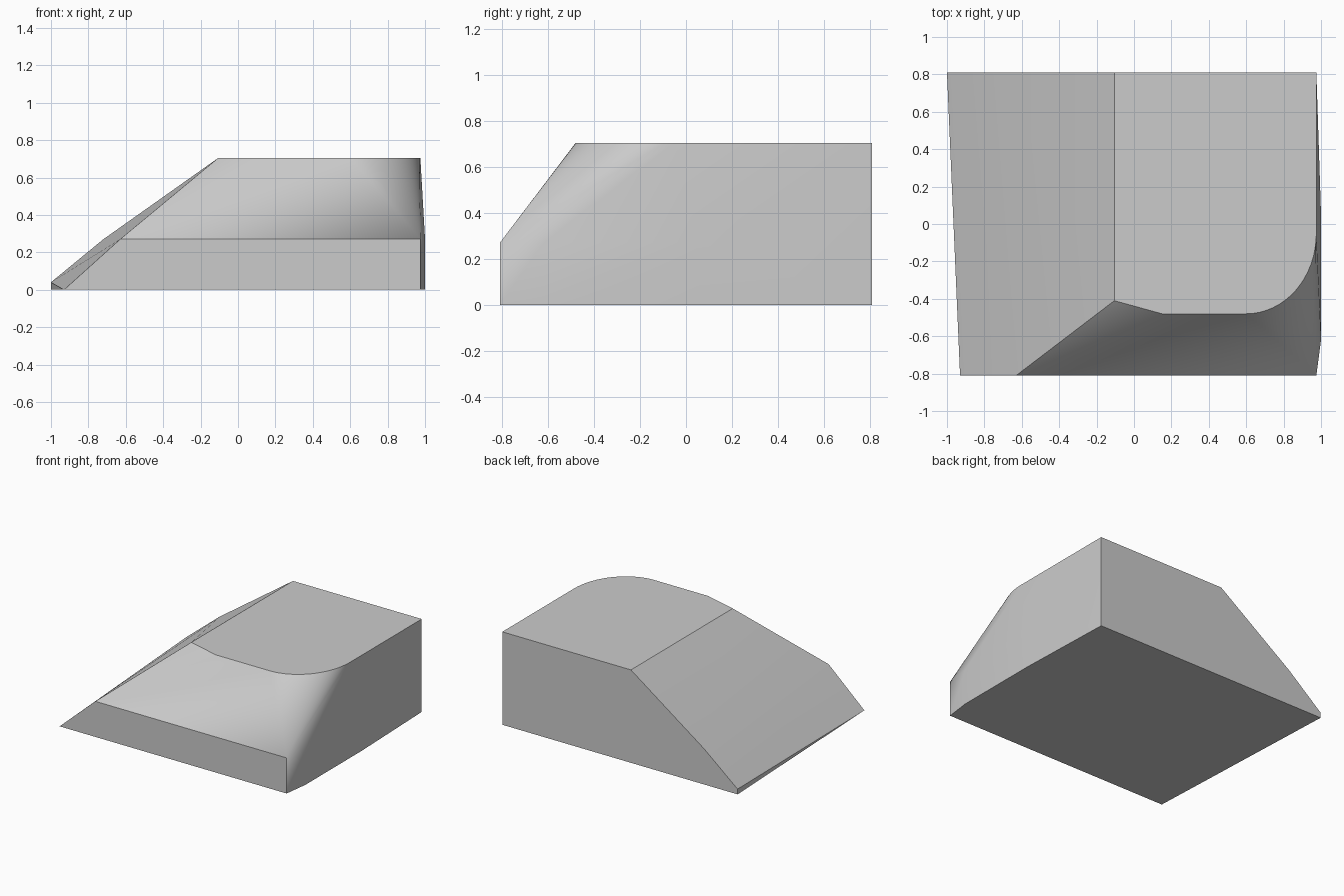
import bpy, bmesh, math

cube = bpy.data.objects.get("Cube")
if cube:
    bpy.data.objects.remove(cube, do_unlink=True)

# Main dimensions
FRONT, BACK = -0.81, 0.81
SIDE, BULGE = 0.975, 1.0
BELT, TOP = 0.27, 0.705

bm = bmesh.new()
vert = lambda x, y, z: bm.verts.new((x, y, z))

# Base outline, with the slightly bulged +x side
base_bl = vert(-1.0, BACK, 0)
base_fl = vert(-0.93, FRONT, 0)
base_fr = vert(SIDE, FRONT, 0)
base_s1 = vert(BULGE, -0.62, 0)
base_s2 = vert(BULGE, 0.05, 0)
base_br = vert(SIDE, BACK, 0)

# Belt: low lip, ramp kink and front corner
lip = vert(-1.0, BACK, 0.04)
kink_b = vert(-0.72, BACK, BELT)
kink_f = vert(-0.63, FRONT, BELT)
corner = vert(SIDE, FRONT, BELT)
side_1 = vert(BULGE, -0.62, BELT)
side_2 = vert(BULGE, 0.05, BELT)

# Flat top with a rounded front corner
top_bl = vert(-0.105, BACK, TOP)
top_fl = vert(-0.105, -0.41, TOP)
top_f = vert(0.15, -0.48, TOP)
STEPS = 16
arc = []
for i in range(STEPS + 1):
    a = math.pi / 2 * i / STEPS
    arc.append(vert(0.6 + 0.375 * math.sin(a), -0.05 - 0.43 * math.cos(a), TOP))
top_br = vert(SIDE, BACK, TOP)

faces = [
    # Bottom, top and back
    (base_bl, base_fl, base_fr, base_s1, base_s2, base_br),
    (top_bl, top_fl, top_f, *arc, top_br),
    (base_bl, lip, kink_b, top_bl, top_br, base_br),
    # Ramp
    (base_bl, base_fl, lip),
    (lip, base_fl, kink_f, kink_b),
    (kink_b, kink_f, top_fl, top_bl),
    # Front wall and sloped front
    (base_fl, base_fr, corner, kink_f),
    (kink_f, top_f, top_fl),
    (kink_f, corner, arc[0], top_f),
    # Bulged side
    (base_fr, base_s1, side_1, corner),
    (base_s1, base_s2, side_2, side_1),
    (base_s2, base_br, side_2),
    (corner, side_1, arc[-1]),
    (side_1, side_2, arc[-1]),
    (side_2, top_br, arc[-1]),
    (side_2, base_br, top_br),
]
# Cone-like fan below the rounded corner
faces += [(corner, b, a) for a, b in zip(arc, arc[1:])]
for f in faces:
    bm.faces.new(f)
bmesh.ops.recalc_face_normals(bm, faces=bm.faces[:])

mesh = bpy.data.meshes.new("wedge_block")
bm.to_mesh(mesh)
bm.free()
block = bpy.data.objects.new("wedge_block", mesh)
bpy.context.collection.objects.link(block)

# Single plain grey
grey = bpy.data.materials.new("plain_grey")
grey.use_nodes = True
colour = (0.6, 0.6, 0.6, 1)
grey.diffuse_color = colour
for node in grey.node_tree.nodes:
    if node.type == 'BSDF_PRINCIPLED':
        node.inputs["Base Color"].default_value = colour
mesh.materials.append(grey)

bpy.ops.object.select_all(action='DESELECT')
block.select_set(True)
bpy.context.view_layer.objects.active = block
bpy.ops.object.shade_smooth_by_angle(angle=math.radians(30))
